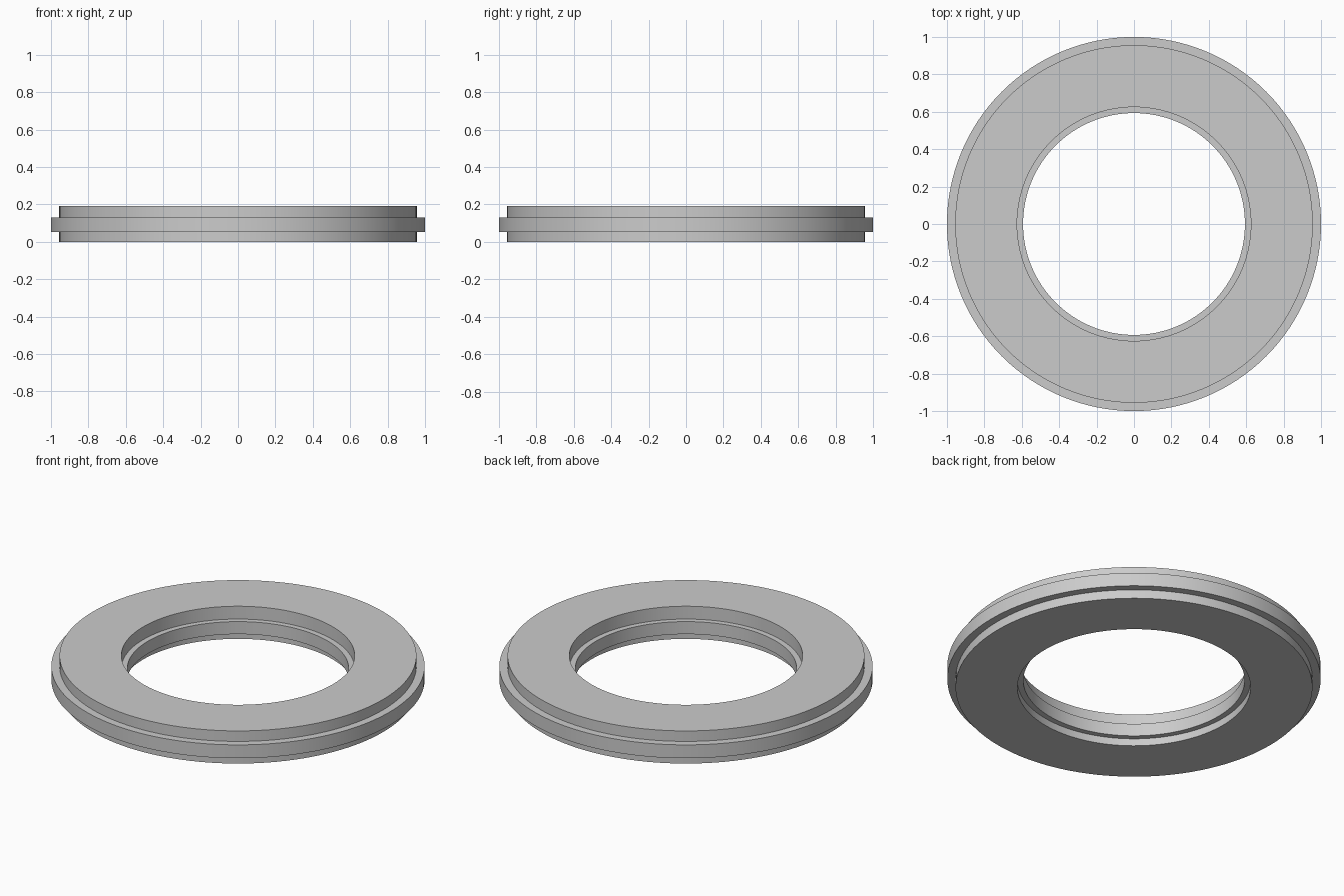
import bpy
import bmesh
from math import cos, sin, tau, radians

cube = bpy.data.objects.get("Cube")
if cube:
    bpy.data.objects.remove(cube, do_unlink=True)

SEGMENTS = 128


def make_material(name, colour):
    mat = bpy.data.materials.new(name)
    mat.use_nodes = True
    mat.diffuse_color = colour
    mat.node_tree.nodes["Principled BSDF"].inputs["Base Color"].default_value = colour
    return mat


def lathe(name, profile, mat):
    """Revolve a closed (radius, height) profile around the z axis."""
    bm = bmesh.new()
    rings = []
    for i in range(SEGMENTS):
        a = tau * i / SEGMENTS
        rings.append([bm.verts.new((r * cos(a), r * sin(a), z)) for r, z in profile])
    n = len(profile)
    for i, ring in enumerate(rings):
        after = rings[(i + 1) % SEGMENTS]
        for j in range(n):
            k = (j + 1) % n
            bm.faces.new((ring[j], after[j], after[k], ring[k]))
    bmesh.ops.recalc_face_normals(bm, faces=bm.faces)
    mesh = bpy.data.meshes.new(name)
    bm.to_mesh(mesh)
    bm.free()
    mesh.materials.append(mat)
    obj = bpy.data.objects.new(name, mesh)
    bpy.context.collection.objects.link(obj)
    bpy.ops.object.select_all(action="DESELECT")
    obj.select_set(True)
    bpy.context.view_layer.objects.active = obj
    bpy.ops.object.shade_smooth_by_angle(angle=radians(30))
    return obj


grey = make_material("grey", (0.6, 0.6, 0.6, 1))

# Flat ring with a raised rib around its outer rim and its bore
HEIGHT = 0.193
BODY_OUT, RIB_OUT = 0.956, 1.0
BODY_IN, RIB_IN = 0.625, 0.593
OUT_LOW, OUT_HIGH = 0.052, 0.131
IN_LOW, IN_HIGH = 0.043, 0.117

lathe("flanged_ring", [
    (BODY_OUT, 0), (BODY_OUT, OUT_LOW), (RIB_OUT, OUT_LOW),
    (RIB_OUT, OUT_HIGH), (BODY_OUT, OUT_HIGH), (BODY_OUT, HEIGHT),
    (BODY_IN, HEIGHT), (BODY_IN, IN_HIGH), (RIB_IN, IN_HIGH),
    (RIB_IN, IN_LOW), (BODY_IN, IN_LOW), (BODY_IN, 0),
], grey)
